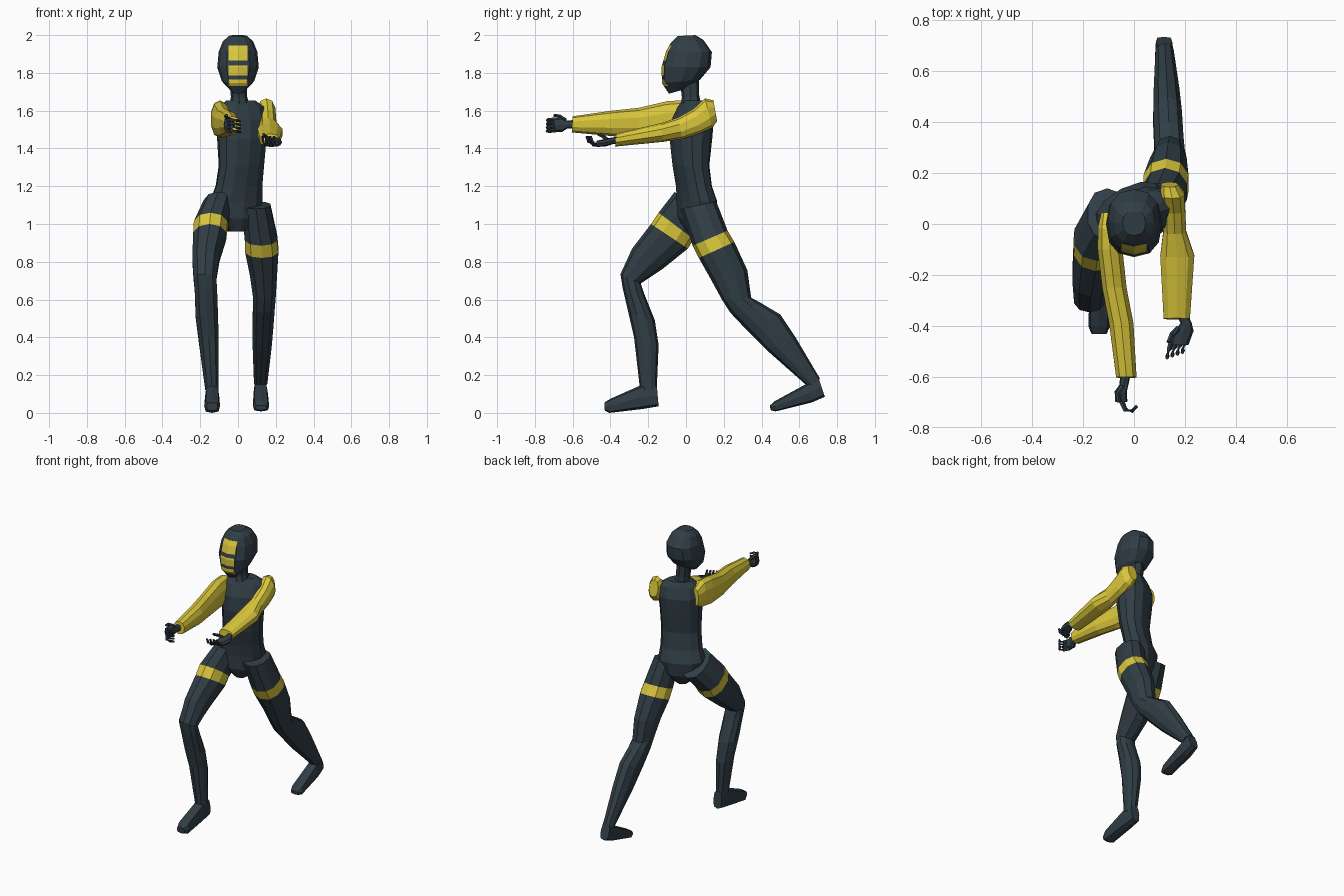
import bpy, bmesh, math
from mathutils import Vector, Matrix


def material(name, rgb):
    m = bpy.data.materials.new(name)
    m.diffuse_color = (*rgb, 1)
    return m


DARK = material("dark slate", (0.03, 0.048, 0.06))
YELLOW = material("mustard yellow", (0.70, 0.57, 0.045))


def finish(name, bm, mats):
    bmesh.ops.recalc_face_normals(bm, faces=bm.faces)
    me = bpy.data.meshes.new(name)
    bm.to_mesh(me)
    bm.free()
    for m in mats:
        me.materials.append(m)
    ob = bpy.data.objects.new(name, me)
    bpy.context.collection.objects.link(ob)
    return ob


def skin(bm, loops, band=None):
    """Bridge point loops into a closed tube; segment 'band' gets material 1."""
    rows = [[bm.verts.new(p) for p in lp] for lp in loops]
    n = len(rows[0])
    for s, (a, b) in enumerate(zip(rows, rows[1:])):
        for i in range(n):
            f = bm.faces.new((a[i], a[(i + 1) % n], b[(i + 1) % n], b[i]))
            f.material_index = 1 if s == band else 0
    bm.faces.new(rows[0])
    bm.faces.new(rows[-1])


def loft(name, rings, mats, n=10, yaw=0, power=0.9, band=None, done=True):
    """Each ring: two opposite (y, z) points of the side outline, centre x, half width."""
    rot = Matrix.Rotation(math.radians(yaw), 3, 'Z')
    loops = []
    for (y0, z0), (y1, z1), cx, hw in rings:
        c = Vector((cx, (y0 + y1) / 2, (z0 + z1) / 2))
        d = rot @ Vector((0, (y0 - y1) / 2, (z0 - z1) / 2))
        w = rot @ Vector((hw, 0, 0))
        loop = []
        for i in range(n):
            a = math.tau * i / n
            cs, sn = math.cos(a), math.sin(a)
            loop.append(c + d * math.copysign(abs(cs) ** power, cs)
                        + w * math.copysign(abs(sn) ** power, sn))
        loops.append(loop)
    bm = bmesh.new()
    skin(bm, loops, band)
    return finish(name, bm, mats) if done else bm


def finger(name, pts, r):
    """Small five-sided tapering tube along a bent path."""
    pts = [Vector(p) for p in pts]
    loops = []
    for i, p in enumerate(pts):
        t = (pts[min(i + 1, len(pts) - 1)] - pts[max(i - 1, 0)]).normalized()
        u = t.orthogonal().normalized()
        v = t.cross(u)
        k = r * (1 - 0.15 * i)
        loops.append([p + k * (u * math.cos(a) + v * math.sin(a))
                      for a in (math.tau * j / 5 for j in range(5))])
    bm = bmesh.new()
    skin(bm, loops)
    finish(name, bm, [DARK])


# Head, cut so the yellow face bars follow its surface
bm = loft("head", [
    ((-.045, 1.995), (.05, 2.0), 0, .045),
    ((-.08, 1.96), (.092, 1.975), 0, .08),
    ((-.105, 1.915), (.137, 1.91), 0, .102),
    ((-.13, 1.83), (.13, 1.83), 0, .11),
    ((-.127, 1.745), (.075, 1.765), 0, .085),
    ((-.09, 1.69), (.0, 1.715), 0, .035)], None, n=12, power=0.85, done=False)
bars = [(1.73, 1.765), (1.785, 1.84), (1.865, 1.945)]
cuts = [((x, 0, 0), (1, 0, 0)) for x in (-.05, .05)]
cuts += [((0, 0, z), (0, 0, 1)) for bar in bars for z in bar]
for co, no in cuts:
    bmesh.ops.bisect_plane(bm, geom=bm.verts[:] + bm.edges[:] + bm.faces[:],
                           plane_co=co, plane_no=no)
for f in bm.faces:
    c = f.calc_center_median()
    if c.y < -.05 and abs(c.x) < .05 and any(a < c.z < b for a, b in bars):
        f.material_index = 1
finish("head", bm, [DARK, YELLOW])

# Neck
loft("neck", [
    ((-.035, 1.60), (.085, 1.61), .012, .055),
    ((-.022, 1.67), (.07, 1.68), .005, .043),
    ((-.03, 1.74), (.07, 1.77), 0, .045)], [DARK], n=8)

# Torso, turned so the right shoulder leads: z, centre x, centre y, half width, half depth
torso = [(.96, -.01, .05, .04, .05), (1.03, -.01, .055, .12, .085),
         (1.12, -.01, .058, .15, .09), (1.2, .005, .042, .133, .08),
         (1.31, .018, .026, .127, .085), (1.45, .02, .026, .135, .102),
         (1.55, .02, .035, .14, .10), (1.62, .02, .042, .13, .07),
         (1.655, .015, .04, .08, .05)]
loft("torso", [((y - b, z), (y + b, z), x, a) for z, x, y, a, b in torso],
     [DARK], n=12, yaw=27)

# Arms: top outline point, bottom outline point
loft("right_arm", [
    ((.045, 1.62), (.045, 1.50), -.10, .03),
    ((-.02, 1.655), (.0, 1.47), -.097, .047),
    ((-.10, 1.65), (-.10, 1.455), -.094, .051),
    ((-.25, 1.615), (-.25, 1.455), -.077, .05),
    ((-.39, 1.60), (-.39, 1.465), -.05, .05),
    ((-.60, 1.57), (-.605, 1.485), -.03, .042)], [YELLOW])
loft("left_arm", [
    ((.145, 1.655), (.165, 1.545), .14, .035),
    ((.10, 1.665), (.14, 1.51), .15, .05),
    ((.04, 1.61), (.075, 1.48), .157, .046),
    ((-.04, 1.565), (-.02, 1.45), .16, .047),
    ((-.13, 1.535), (-.12, 1.435), .17, .07),
    ((-.37, 1.478), (-.375, 1.41), .168, .054)], [YELLOW])

# Legs: front outline point, back outline point; segment 1 is the yellow band
loft("right_leg", [
    ((-.06, 1.17), (.14, 1.04), -.105, .08),
    ((-.145, 1.06), (.04, .92), -.145, .093),
    ((-.185, 1.0), (.01, .87), -.15, .091),
    ((-.285, .87), (-.12, .765), -.17, .075),
    ((-.347, .735), (-.24, .685), -.175, .063),
    ((-.335, .66), (-.225, .64), -.17, .062),
    ((-.305, .53), (-.165, .49), -.165, .062),
    ((-.275, .40), (-.145, .36), -.155, .055),
    ((-.243, .12), (-.155, .12), -.138, .037)], [DARK, YELLOW], band=1)
loft("left_leg", [
    ((-.03, 1.08), (.16, 1.12), .095, .08),
    ((.035, .885), (.22, .965), .122, .09),
    ((.068, .82), (.256, .905), .126, .092),
    ((.13, .71), (.325, .755), .135, .075),
    ((.19, .60), (.345, .61), .14, .062),
    ((.235, .53), (.40, .58), .137, .06),
    ((.32, .44), (.50, .52), .132, .059),
    ((.43, .33), (.58, .40), .128, .053),
    ((.645, .14), (.71, .18), .12, .037)], [DARK, YELLOW], band=1)

# Feet: top outline point, bottom outline point, heel to toe
loft("right_foot", [
    ((-.155, .15), (-.145, .035), -.137, .032),
    ((-.235, .148), (-.235, .02), -.137, .038),
    ((-.40, .075), (-.405, .0), -.137, .042),
    ((-.432, .055), (-.43, .012), -.137, .03)], [DARK], n=8, power=0.6)
loft("left_foot", [
    ((.70, .19), (.735, .085), .118, .032),
    ((.64, .155), (.665, .055), .12, .038),
    ((.47, .062), (.475, .008), .122, .043),
    ((.445, .04), (.447, .015), .122, .03)], [DARK], n=8, power=0.6)

# Right hand: upright palm with fingers curling inward
loft("right_hand", [
    ((-.59, 1.55), (-.59, 1.505), -.033, .02),
    ((-.635, 1.548), (-.63, 1.505), -.04, .018),
    ((-.66, 1.565), (-.655, 1.488), -.052, .024),
    ((-.70, 1.56), (-.695, 1.488), -.05, .024)], [DARK], n=8, power=0.8)
for i in range(4):
    z = 1.495 + .019 * i
    finger(f"right_finger_{i + 1}", [(-.052, -.69, z), (-.035, -.73, z),
           (-.008, -.735, z - .003), (.012, -.715, z - .008)], .012)
finger("right_thumb", [(-.045, -.64, 1.55), (-.065, -.67, 1.57), (-.06, -.70, 1.575)], .012)

# Left hand: flat palm with fingers curling up
loft("left_hand", [
    ((-.36, 1.462), (-.36, 1.425), .19, .022),
    ((-.39, 1.458), (-.39, 1.422), .205, .022),
    ((-.42, 1.452), (-.42, 1.412), .195, .039),
    ((-.475, 1.44), (-.475, 1.407), .178, .036)], [DARK], n=8, power=0.8)
for i in range(4):
    x = .148 + .02 * i
    y = -.46 + .007 * i
    finger(f"left_finger_{i + 1}", [(x, y, 1.423), (x - .01, y - .032, 1.418),
           (x - .016, y - .055, 1.435), (x - .018, y - .066, 1.465)], .012)
finger("left_thumb", [(.175, -.41, 1.44), (.148, -.435, 1.462), (.135, -.465, 1.475)], .012)
